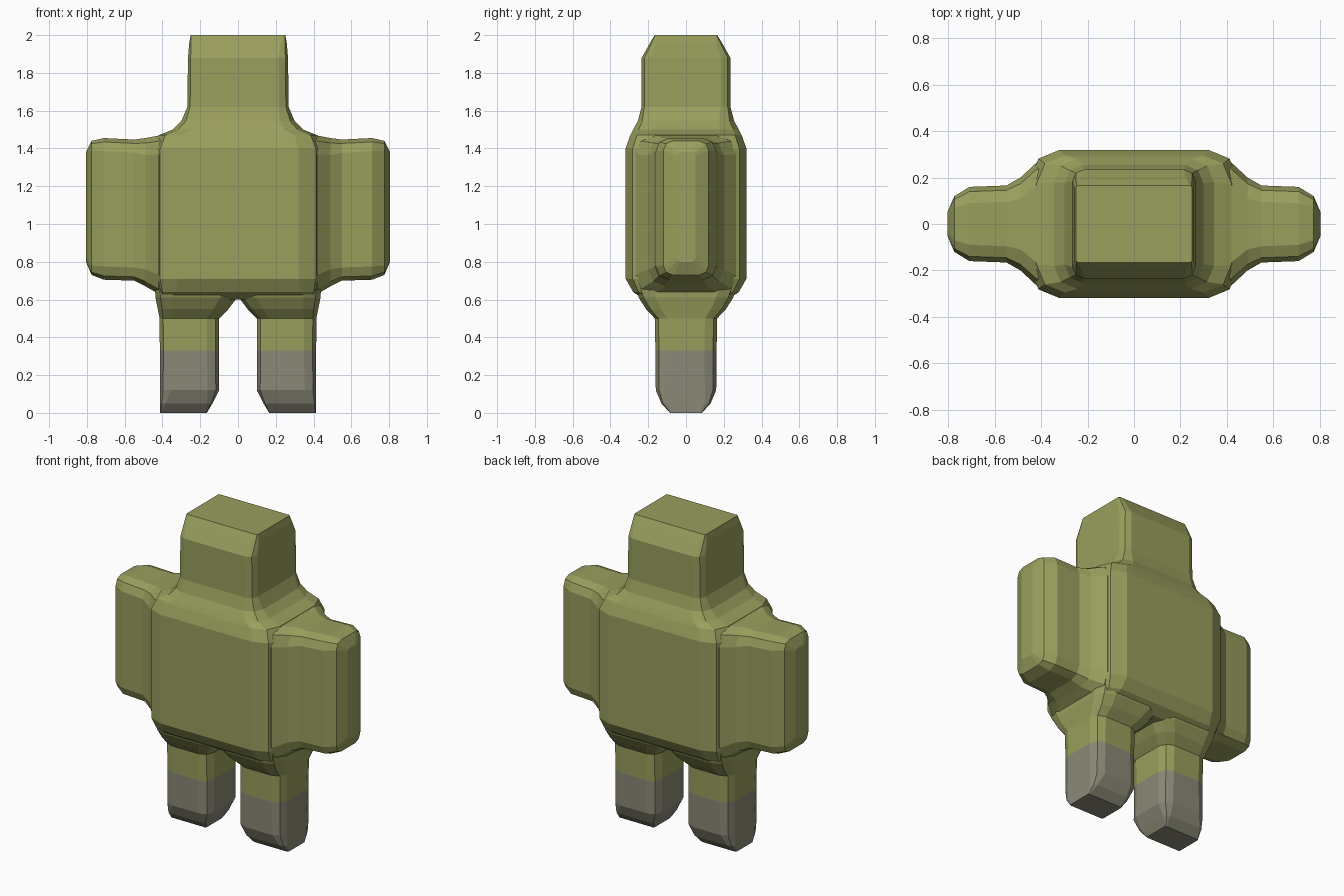
import bpy, bmesh, math

if "Cube" in bpy.data.objects:
    bpy.data.objects.remove(bpy.data.objects["Cube"])


def material(name, rgb):
    m = bpy.data.materials.new(name)
    m.diffuse_color = (*rgb, 1)
    m.use_nodes = True
    m.node_tree.nodes["Principled BSDF"].inputs["Base Color"].default_value = m.diffuse_color
    return m


olive = material("olive", (0.32, 0.345, 0.11))
grey = material("warm_grey", (0.26, 0.25, 0.185))


def rounded_rect(u0, u1, v0, v1, r, seg=2):
    """Outline of a rectangle with faceted round corners."""
    pts = []
    corners = ((u1 - r, v1 - r), (u0 + r, v1 - r), (u0 + r, v0 + r), (u1 - r, v0 + r))
    for i, (cu, cv) in enumerate(corners):
        for k in range(seg + 1):
            a = math.pi / 2 * (i + k / seg)
            pts.append((cu + r * math.cos(a), cv + r * math.sin(a)))
    return pts


def loft(name, rings, place):
    """rings: (height along axis, u0, u1, v0, v1, corner radius)."""
    bm = bmesh.new()
    loops = []
    for h, *rect in rings:
        loops.append([bm.verts.new(place(u, v, h)) for u, v in rounded_rect(*rect)])
    for a, b in zip(loops, loops[1:]):
        for i in range(len(a)):
            j = (i + 1) % len(a)
            bm.faces.new((a[i], a[j], b[j], b[i]))
    bm.faces.new(loops[0][::-1])
    bm.faces.new(loops[-1])
    bmesh.ops.recalc_face_normals(bm, faces=bm.faces)
    me = bpy.data.meshes.new(name)
    bm.to_mesh(me)
    bm.free()
    ob = bpy.data.objects.new(name, me)
    bpy.context.collection.objects.link(ob)
    return ob


# Torso flowing up into the head block
torso = [(0.60, 0.41, 0.22, 0.06), (0.64, 0.43, 0.28, 0.10), (0.71, 0.45, 0.32, 0.13),
         (1.40, 0.45, 0.32, 0.13), (1.47, 0.42, 0.295, 0.12), (1.50, 0.345, 0.28, 0.10),
         (1.545, 0.30, 0.255, 0.08), (1.62, 0.268, 0.235, 0.05), (1.88, 0.265, 0.235, 0.05),
         (1.96, 0.258, 0.19, 0.03), (2.00, 0.25, 0.165, 0.008)]
body = loft("body", [(z, -x, x, -y, y, r) for z, x, y, r in torso],
            lambda u, v, h: (u, v, h))

# Arm slabs: x, half depth, bottom, top, corner radius
arm = [(0.30, 0.27, 0.62, 1.48, 0.08), (0.42, 0.265, 0.63, 1.468, 0.10),
       (0.49, 0.20, 0.67, 1.455, 0.09), (0.55, 0.166, 0.70, 1.447, 0.07),
       (0.71, 0.16, 0.705, 1.455, 0.07), (0.775, 0.12, 0.73, 1.44, 0.05),
       (0.805, 0.05, 0.80, 1.38, 0.02)]
# Legs: z, inner x, outer x, half depth, corner radius
leg = [(0.00, 0.165, 0.412, 0.085, 0.008), (0.05, 0.135, 0.413, 0.13, 0.03),
       (0.12, 0.10, 0.414, 0.16, 0.06), (0.33, 0.10, 0.414, 0.162, 0.065),
       (0.50, 0.10, 0.415, 0.165, 0.065), (0.55, 0.05, 0.425, 0.212, 0.08),
       (0.61, 0.005, 0.437, 0.25, 0.09), (0.67, 0.004, 0.44, 0.27, 0.09)]
limbs = []
for side, s in (("left", -1), ("right", 1)):
    limbs.append(loft(side + "_arm", [(x, -y, y, a, b, r) for x, y, a, b, r in arm],
                      lambda u, v, h, s=s: (s * h, u, v)))
    limbs.append(loft(side + "_leg", [(z, a, b, -y, y, r) for z, a, b, y, r in leg],
                      lambda u, v, h, s=s: (s * u, v, h)))

# Fuse the limbs with the body into one skin
bpy.context.view_layer.objects.active = body
for limb in limbs:
    mod = body.modifiers.new("union", 'BOOLEAN')
    mod.operation = 'UNION'
    mod.solver = 'EXACT'
    mod.object = limb
    bpy.ops.object.modifier_apply(modifier=mod.name)
    bpy.data.objects.remove(limb)

# Grey feet below the ankle line, olive elsewhere
body.data.materials.clear()
body.data.materials.append(olive)
body.data.materials.append(grey)
for p in body.data.polygons:
    p.material_index = 1 if p.center.z < 0.33 else 0
    p.use_smooth = False
